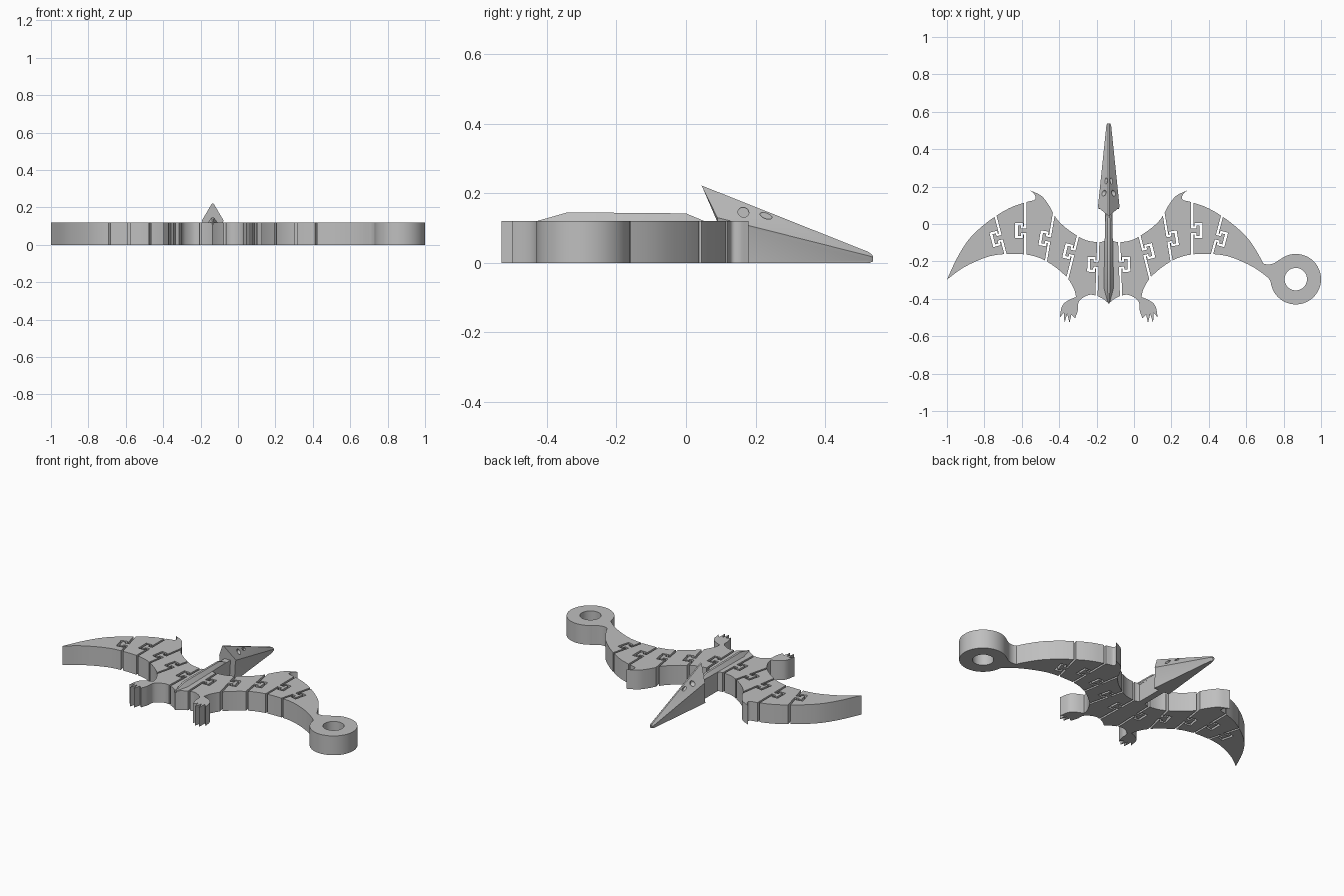
import bpy
import bmesh
from math import cos, sin, tau
from mathutils import Vector, Matrix

CX, THICK = -.135, .12          # symmetry line of the creature, plate thickness

cube = bpy.data.objects.get("Cube")
if cube:
    bpy.data.objects.remove(cube, do_unlink=True)

grey = bpy.data.materials.new("light_grey")
grey.use_nodes = True
grey.diffuse_color = (.52, .52, .52, 1)
grey.node_tree.nodes["Principled BSDF"].inputs["Base Color"].default_value = (.52, .52, .52, 1)


def add_object(name, bm):
    bmesh.ops.recalc_face_normals(bm, faces=bm.faces)
    mesh = bpy.data.meshes.new(name)
    bm.to_mesh(mesh)
    bm.free()
    mesh.materials.append(grey)
    obj = bpy.data.objects.new(name, mesh)
    bpy.context.collection.objects.link(obj)
    return obj


def loft(name, sections):
    """Skin closed rings of points and cap both ends."""
    bm = bmesh.new()
    rings = [[bm.verts.new(p) for p in ring] for ring in sections]
    count = len(rings[0])
    for a, b in zip(rings, rings[1:]):
        for i in range(count):
            j = (i + 1) % count
            bm.faces.new((a[i], a[j], b[j], b[i]))
    bm.faces.new(rings[0])
    bm.faces.new(rings[-1])
    return add_object(name, bm)


def prism(name, outline, bottom=0, top=THICK):
    return loft(name, [[(x, y, z) for x, y in outline] for z in (bottom, top)])


def cut(obj, cutter):
    mod = obj.modifiers.new("cut", 'BOOLEAN')
    mod.operation, mod.solver, mod.object = 'DIFFERENCE', 'EXACT', cutter
    bpy.context.view_layer.objects.active = obj
    bpy.ops.object.modifier_apply(modifier=mod.name)
    bpy.data.objects.remove(cutter, do_unlink=True)


def smooth_path(points, steps=5):
    """Catmull-Rom curve through the points; two points stay a line."""
    pts = [Vector(p) for p in points]
    if len(pts) == 2:
        return pts
    ext = [2 * pts[0] - pts[1]] + pts + [2 * pts[-1] - pts[-2]]
    out = []
    for a, b, c, d in zip(ext, ext[1:], ext[2:], ext[3:]):
        for k in range(steps):
            t = k / steps
            out.append(b + (c - a) * t / 2 + (2 * a - 5 * b + 4 * c - d) * t * t / 2
                       + (3 * b - a - 3 * c + d) * t ** 3 / 2)
    return out + [pts[-1]]


def chain(strokes):
    out = []
    for stroke in strokes:
        path = smooth_path(stroke)
        out += path[1:] if out else path
    return out


def circle(x, y, r, n=48):
    return [(x + r * cos(tau * i / n), y + r * sin(tau * i / n)) for i in range(n)]


# Half outline as strokes between sharp corners, measured from the symmetry line
claw_tip, wing_tip, ankle = (.42, .18), (.865, -.297), (.175, -.39)
half = chain([
    [(.02, .1), (.02, -.09)],
    [(.02, -.09), (.05, -.097), (.11, -.09), (.16, -.068), (.23, -.02), (.28, .03),
     (.32, .1), (.36, .15), claw_tip],
    [claw_tip, (.395, .155), (.395, .13), (.44, .118)],
    [(.44, .118), (.52, .09), (.6, .045), (.68, -.015), (.75, -.085), (.81, -.18), wing_tip],
    [wing_tip, (.78, -.235), (.68, -.187), (.6, -.165), (.5, -.16), (.42, -.167),
     (.35, -.19), (.28, -.235), (.22, -.29), (.185, -.35), ankle],
    [ankle, (.22, -.41), (.25, -.44), (.262, -.5)],
    [(.262, -.5), (.24, -.475)], [(.24, -.475), (.237, -.53)],
    [(.237, -.53), (.222, -.48)], [(.222, -.48), (.21, -.53)],
    [(.21, -.53), (.2, -.485)], [(.2, -.485), (.18, -.505)],
    [(.18, -.505), (.165, -.46), (.162, -.42), (.14, -.395), (.1, -.378), (.06, -.385)],
    [(.06, -.385), (.03, -.4)], [(.03, -.4), (0, -.425)],
])
outline = [(CX + u, y) for u, y in half] + [(CX - u, y) for u, y in reversed(half[:-1])]
body = prism("wing_segment", outline)

# Hinge gaps: bottom point, top point, height of the T-shaped tongue
hinges = [
    ((.06, -.39), (.05, -.09), -.217),
    ((.215, -.29), (.16, -.07), -.155),
    ((.33, -.2), (.29, .04), -.083),
    ((.44, -.16), (.44, .118), -.035),
    ((.545, -.165), (.6, .045), -.07),
]
GAP, NECK, HEAD, PASS, ROOM = .012, .012, .028, .022, .04
for bottom, top, y in hinges:
    bottom, top = Vector(bottom), Vector(top)
    along = (top - bottom).normalized()
    out = Vector((along.y, -along.x))
    mid = bottom + along * ((y - bottom.y) / along.y)
    low, high = -(mid - bottom).length - .04, (top - mid).length + .04
    upper = [(NECK, 0), (NECK, .028), (HEAD, .028), (HEAD, .046)]
    room = [(PASS, GAP), (PASS, .018), (ROOM, .018), (ROOM, .06)]
    shape = ([(low, 0)] + [(-a, s) for a, s in upper] + upper[::-1] + [(high, 0), (high, GAP)]
             + room + [(-a, s) for a, s in room[::-1]] + [(low, GAP)])
    pts = [mid + along * a + out * s for a, s in shape]
    for side in (-1, 1):
        cut(body, prism("hinge_cutter", [(CX + side * p.x, p.y) for p in pts], -.05, .2))

# Split the plate into its loose segments
bpy.ops.object.select_all(action='DESELECT')
body.select_set(True)
bpy.context.view_layer.objects.active = body
bpy.ops.object.mode_set(mode='EDIT')
bpy.ops.mesh.select_all(action='SELECT')
bpy.ops.mesh.separate(type='LOOSE')
bpy.ops.object.mode_set(mode='OBJECT')

# Key ring on the left wing tip, with a flared neck
RX, RY = .865, -.295
ring = prism("key_ring", circle(RX, RY, .135))
cut(ring, prism("ring_cutter", circle(RX, RY, .06), -.05, .2))
prism("ring_neck", smooth_path([(.66, -.19), (.7, -.214), (.74, -.213), (.78, -.19)])
      + [Vector((.785, -.29))]
      + smooth_path([(.762, -.38), (.738, -.32), (.705, -.275), (.66, -.245)]))

# Raised spine along the body and neck
spine = [(-.425, .004, .002, .121), (-.34, .026, .007, .145),
         (0, .02, .006, .142), (.05, .015, .005, .121)]
loft("spine_ridge", [[(CX - w, y, .11), (CX + w, y, .11), (CX + w, y, THICK), (CX + t, y, z),
                      (CX - t, y, z), (CX - w, y, THICK)] for y, w, t, z in spine])


# Head with ridged crest, long beak and a lip along the mouth
def head_section(y_ridge, y_side, ridge, w, crease, t):
    side = [(w - .004, y_side - .01, 0), (w - .004, y_side, crease - .012),
            (w, y_side, crease), (t, y_ridge, ridge)]
    return [(CX + x, y, z) for x, y, z in side] + [(CX - x, y, z) for x, y, z in reversed(side)]


head = loft("head", [
    head_section(.045, .09, .222, .058, .13, .004),
    head_section(.525, .525, .031, .013, .02, .004),
    head_section(.536, .538, .022, .008, .016, .003),
])

# Eye and nostril recesses on both cheeks
for y, z, ry, rz in ((.165, .145, .016, .014), (.23, .135, .018, .008)):
    for side in (-1, 1):
        bm = bmesh.new()
        bmesh.ops.create_cone(bm, cap_ends=True, segments=20, radius1=1, radius2=1, depth=.06)
        bm.transform(Matrix.Translation((CX + side * .035, y, z))
                     @ Matrix.Rotation(-.35, 4, 'X')
                     @ Matrix.Diagonal((1, ry, rz, 1))
                     @ Matrix.Rotation(tau / 4, 4, 'Y'))
        cut(head, add_object("recess_cutter", bm))

# Smooth the curved walls, keep the hard edges
for obj in bpy.context.collection.objects:
    if obj.type == 'MESH':
        obj.select_set(True)
        bpy.context.view_layer.objects.active = obj
bpy.ops.object.shade_smooth_by_angle()
